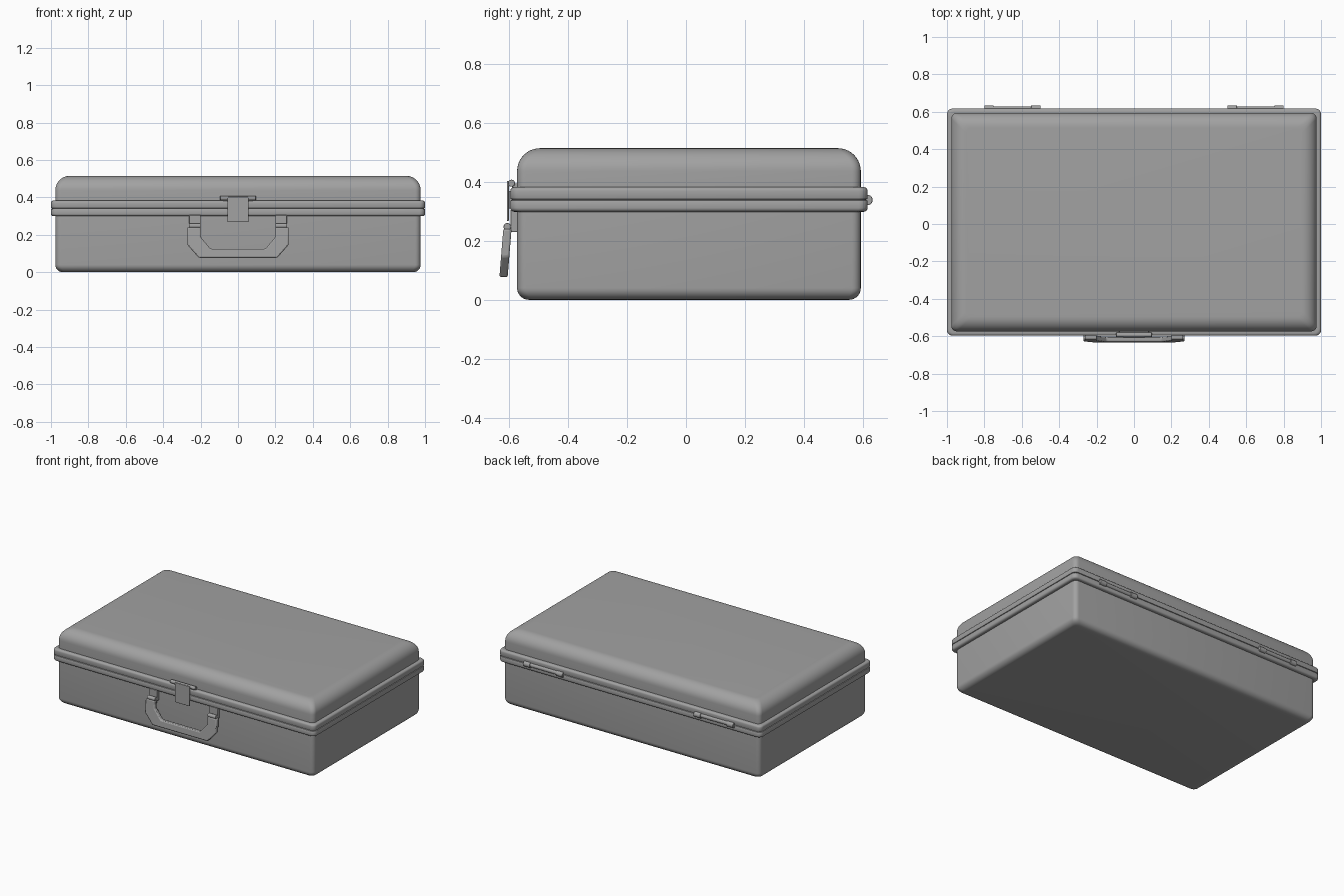
import bpy, bmesh, math
from mathutils import Vector

cube = bpy.data.objects.get("Cube")
if cube:
    bpy.data.objects.remove(cube, do_unlink=True)

grey = bpy.data.materials.new("grey metal")
grey.use_nodes = True
grey.diffuse_color = (0.36, 0.36, 0.36, 1)
grey.node_tree.nodes["Principled BSDF"].inputs["Base Color"].default_value = grey.diffuse_color


def finish(bm, name, bevel=0):
    """Turn a bmesh into a shaded object."""
    bmesh.ops.recalc_face_normals(bm, faces=bm.faces[:])
    mesh = bpy.data.meshes.new(name)
    bm.to_mesh(mesh)
    bm.free()
    obj = bpy.data.objects.new(name, mesh)
    bpy.context.collection.objects.link(obj)
    mesh.materials.append(grey)
    if bevel:
        mod = obj.modifiers.new("soft edges", "BEVEL")
        mod.width, mod.segments, mod.limit_method = bevel, 2, "ANGLE"
    bpy.ops.object.select_all(action="DESELECT")
    obj.select_set(True)
    bpy.context.view_layer.objects.active = obj
    bpy.ops.object.shade_smooth_by_angle(angle=math.radians(35))
    return obj


def arc(cx, cz, r, start, end, steps):
    """Points on an arc in the (inset, z) plane."""
    angles = [math.radians(start + (end - start) * i / steps) for i in range(steps + 1)]
    return [(cx + r * math.cos(a), cz + r * math.sin(a)) for a in angles]


def shell(name, profile, radius=0.03, steps=5):
    """Loft rounded rectangles, one for each (inset, z) profile point."""
    bm = bmesh.new()
    rings = []
    for inset, z in profile:
        hx, hy = 1 - inset - radius, 0.607 - inset - radius
        ring = []
        for quarter, (sx, sy) in enumerate([(1, 1), (-1, 1), (-1, -1), (1, -1)]):
            for i in range(steps + 1):
                a = math.pi / 2 * (quarter + i / steps)
                ring.append(bm.verts.new((sx * hx + radius * math.cos(a),
                                          0.01 + sy * hy + radius * math.sin(a), z)))
        rings.append(ring)
    for low, high in zip(rings, rings[1:]):
        for i in range(len(low)):
            j = (i + 1) % len(low)
            bm.faces.new((low[i], low[j], high[j], high[i]))
    bm.faces.new(rings[0])
    bm.faces.new(rings[-1])
    return finish(bm, name)


def box(name, low, high, bevel=0.003):
    bm = bmesh.new()
    bmesh.ops.create_cube(bm, size=1)
    low, high = Vector(low), Vector(high)
    for v in bm.verts:
        v.co = (low + high) / 2 + v.co * (high - low)
    return finish(bm, name, bevel)


def rod(name, x0, x1, y, z, r, bevel=0.002):
    """Cylinder lying along x."""
    bm = bmesh.new()
    bmesh.ops.create_cone(bm, cap_ends=True, segments=20, radius1=r, radius2=r, depth=x1 - x0)
    for v in bm.verts:
        v.co = ((x0 + x1) / 2 + v.co.z, y + v.co.x, z + v.co.y)
    return finish(bm, name, bevel)


def extrude_front(name, points, thickness, y_at, bevel):
    """Extrude an (x, z) outline in y; y_at gives the front y for a height."""
    bm = bmesh.new()
    front = [bm.verts.new((x, y_at(z), z)) for x, z in points]
    back = [bm.verts.new((x, y_at(z) + thickness, z)) for x, z in points]
    bm.faces.new(front)
    bm.faces.new(back)
    for i in range(len(front)):
        j = (i + 1) % len(front)
        bm.faces.new((front[i], front[j], back[j], back[i]))
    return finish(bm, name, bevel)


# Case: lower tray and lid, each with its own rounded rim
wall, bead = 0.023, 0.013
shell("tray", arc(wall + 0.04, 0.04, 0.04, 270, 180, 7)
      + [(wall, 0.299)]
      + arc(bead, 0.299 + bead, bead, 270, 180, 4)
      + arc(0.005, 0.334, 0.005, 180, 90, 2))
shell("lid", arc(0.005, 0.346, 0.005, 270, 180, 2)
      + arc(bead, 0.383 - bead, bead, 180, 90, 4)
      + [(wall, 0.383)]
      + arc(wall + 0.078, 0.515 - 0.078, 0.078, 180, 90, 10))
shell("seam_seal", [(0.006, 0.336), (0.006, 0.344)])

# Latch: top roller, hanging plate and the lug behind it
rod("latch_roller", -0.095, 0.095, -0.593, 0.396, 0.012)
box("latch_plate", (-0.056, -0.609, 0.268), (0.056, -0.602, 0.404), 0.002)
box("latch_lug", (-0.04, -0.604, 0.31), (0.04, -0.585, 0.37))
box("latch_roller_mount", (-0.08, -0.592, 0.375), (0.08, -0.57, 0.395))

# Carrying handle: angular loop hanging slightly away from the case
half = [(0.271, 0.24), (0.271, 0.147), (0.21, 0.077)]
inner = [(0.2, 0.24), (0.2, 0.188), (0.147, 0.125)]
mirror = lambda pts: [(-x, z) for x, z in reversed(pts)]
extrude_front("handle", half + mirror(half) + [(-x, z) for x, z in inner]
              + list(reversed(inner)), 0.028,
              lambda z: -0.62 - 0.014 * (0.25 - z) / 0.173, 0.006)
for side, label in ((1, "left"), (-1, "right")):
    x0, x1 = sorted((side * 0.2, side * 0.262))
    box(f"handle_bracket_{label}", (x0, -0.597, 0.23), (x1, -0.57, 0.305))
    rod(f"handle_pivot_{label}", x0, x1, -0.607, 0.248, 0.013)

# Hinges on the back: slim barrel with thicker knuckles at the ends
for side, label in ((1, "left"), (-1, "right")):
    mid = side * 0.65
    rod(f"hinge_barrel_{label}", mid - 0.148, mid + 0.148, 0.614, 0.34, 0.014)
    for end, spot in ((-0.125, "inner"), (0.125, "outer")):
        x = mid + side * end
        rod(f"hinge_knuckle_{spot}_{label}", x - 0.025, x + 0.025, 0.616, 0.339, 0.018)
